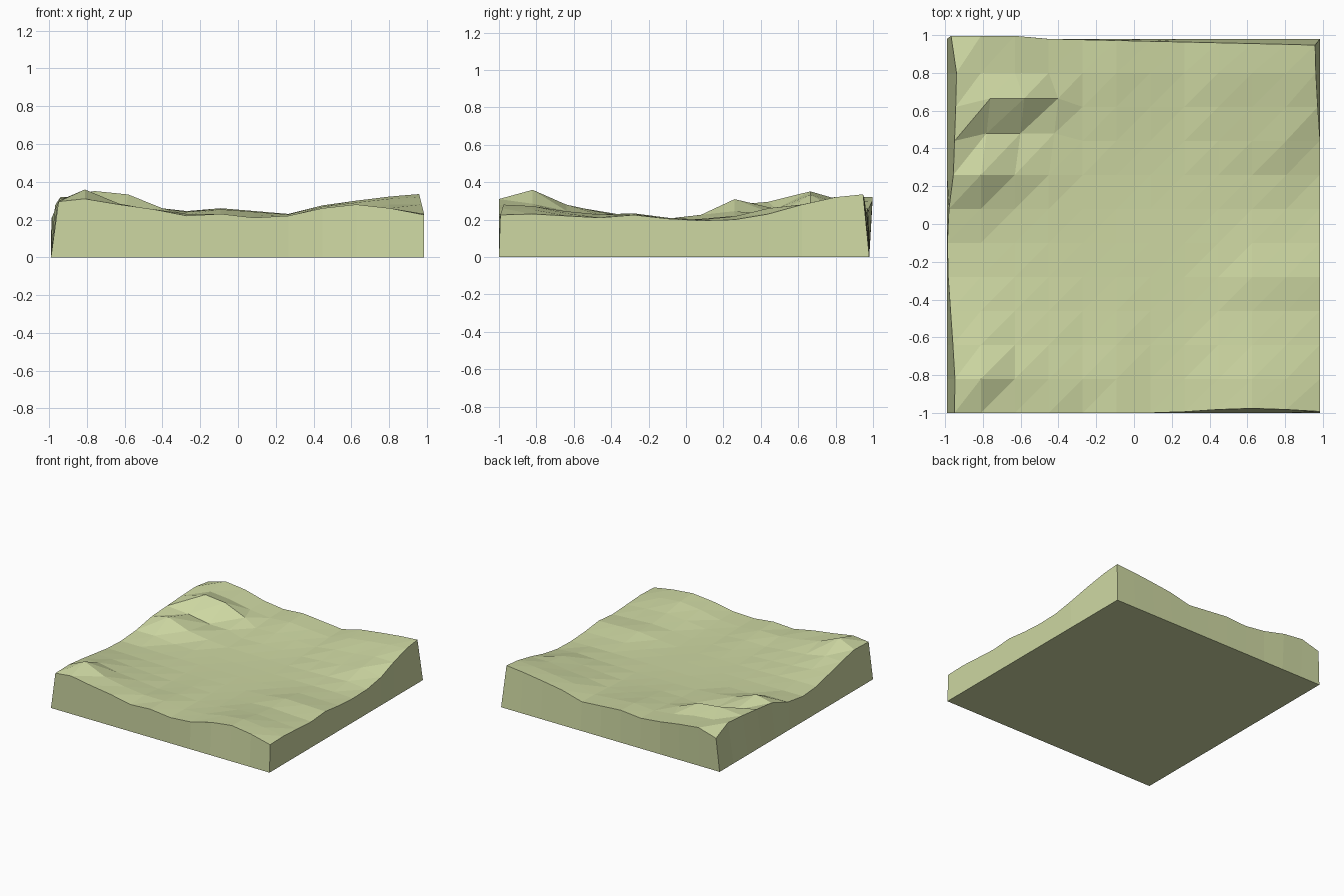
import bpy, bmesh, math

if "Cube" in bpy.data.objects:
    bpy.data.objects.remove(bpy.data.objects["Cube"])

N = 12
BASE = 0.2                                # level of the flat valley floor
X0, X1, Y0, Y1 = -0.99, 0.985, -1.0, 0.98

# Rim heights, listed left to right or front to back
FRONT = [.295, .31, .28, .255, .22, .23, .21, .22, .26, .28, .26, .225]
BACK = [.275, .32, .30, .265, .245, .26, .245, .23, .275, .30, .322, .335]
LEFT = [.295, .30, .275, .245, .215, .205, .225, .28, .295, .31, .32, .275]
RIGHT = [.225, .23, .22, .21, .225, .205, .195, .20, .23, .28, .32, .335]
FALLOFF = [1, .9, .55, .25, .07]          # how the rim fades inwards, per cell

# Local knolls and hollows: column, row, height change, radius in cells
BUMPS = [(1, 1, .06, .8), (1, 7, .04, .7), (1, 9, .05, .6), (2, 9, .07, .6),
         (1, 8, -.035, .6), (2, 8, -.03, .6), (3, 9, .02, .6),
         (9, 4, .02, 1.0), (10, 8, .03, .9), (4, 1, .012, .7), (2, 6, -.01, .8)]


def fade(d):
    return FALLOFF[d] if d < len(FALLOFF) else 0


def height(i, j):
    last = N - 1
    if j == 0:
        return FRONT[i]
    if j == last:
        return BACK[i]
    if i == 0:
        return LEFT[j]
    if i == last:
        return RIGHT[j]
    rims = ((FRONT[i], j), (BACK[i], last - j), (LEFT[j], i), (RIGHT[j], last - i))
    h = BASE + max((e - BASE) * fade(d) for e, d in rims)
    for ci, cj, dz, r in BUMPS:
        h += dz * math.exp(-((i - ci) ** 2 + (j - cj) ** 2) / r ** 2)
    return h


def point(i, j):
    x = X0 + (X1 - X0) * i / (N - 1)
    y = Y0 + (Y1 - Y0) * j / (N - 1)
    z = height(i, j)
    # Rims lean slightly with their height
    if i == 0:
        x += 0.42 * max(z - BASE, 0) - (.01 if j == N - 1 else 0)
    if i == N - 1:
        x -= 0.25 * max(z - .23, 0)
    if j == 0 and i > 6:
        y += 0.3 * (z - BASE)
    if j == N - 1:
        y += .012 - .045 * i / (N - 1) if i > 2 else .016
    # The steep ridge is pushed backwards
    if j == 9 and i in (1, 2, 3):
        y += .045
        x += .05
    if j == 8 and i in (1, 2, 3):
        y += .04
        x += .03
    return x, y, z


bm = bmesh.new()
top = [[bm.verts.new(point(i, j)) for i in range(N)] for j in range(N)]

# Terrain surface, split along one diagonal direction
for j in range(N - 1):
    for i in range(N - 1):
        a, b = top[j][i], top[j][i + 1]
        c, d = top[j + 1][i + 1], top[j + 1][i]
        bm.faces.new((a, b, c))
        bm.faces.new((a, c, d))

# Side walls down to a flat underside
last = N - 1
ring = ([(i, 0) for i in range(last)] + [(last, j) for j in range(last)]
        + [(i, last) for i in range(last, 0, -1)] + [(0, j) for j in range(last, 0, -1)])
foot = [bm.verts.new((X0 + (X1 - X0) * i / last, Y0 + (Y1 - Y0) * j / last, 0))
        for i, j in ring]
for k, (i, j) in enumerate(ring):
    n = (k + 1) % len(ring)
    ni, nj = ring[n]
    bm.faces.new((foot[k], foot[n], top[nj][ni], top[j][i]))
bm.faces.new(foot[::-1])
bmesh.ops.recalc_face_normals(bm, faces=bm.faces)

mesh = bpy.data.meshes.new("terrain_tile")
bm.to_mesh(mesh)
bm.free()
tile = bpy.data.objects.new("terrain_tile", mesh)
bpy.context.collection.objects.link(tile)

# Pale grass colour
grass = bpy.data.materials.new("pale_grass")
grass.diffuse_color = (0.61, 0.68, 0.36, 1)
grass.use_nodes = True
grass.node_tree.nodes["Principled BSDF"].inputs["Base Color"].default_value = grass.diffuse_color
mesh.materials.append(grass)
